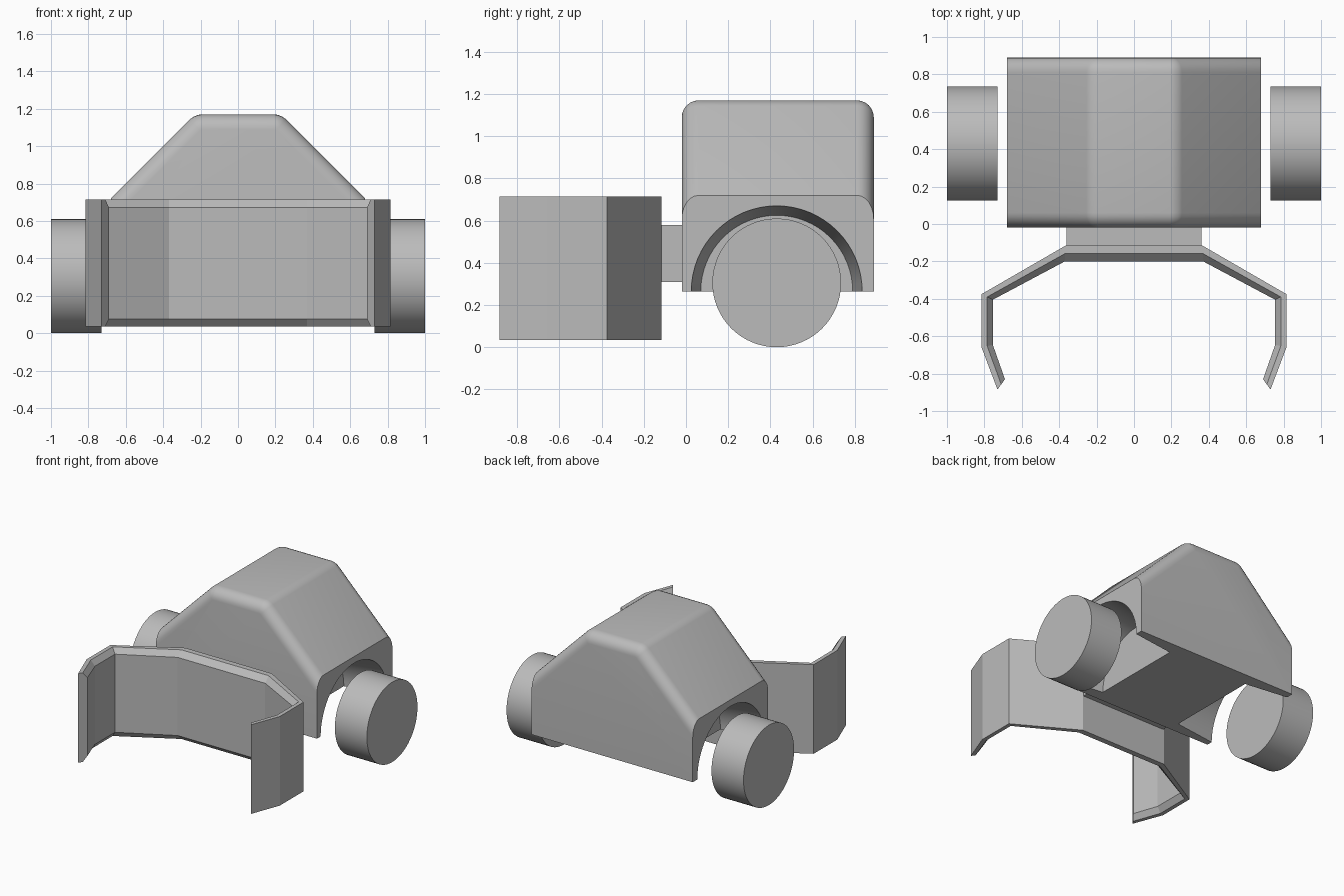
import bpy, bmesh
from math import radians, pi
from mathutils import Matrix

if "Cube" in bpy.data.objects:
    bpy.data.objects.remove(bpy.data.objects["Cube"], do_unlink=True)

grey = bpy.data.materials.new("plain_grey")
grey.use_nodes = True
GREY = (0.5, 0.5, 0.5, 1)
grey.diffuse_color = GREY
grey.node_tree.nodes["Principled BSDF"].inputs["Base Color"].default_value = GREY


def finish(name, bm, smooth=False):
    """Turn a bmesh into a named, coloured object."""
    bmesh.ops.recalc_face_normals(bm, faces=bm.faces)
    mesh = bpy.data.meshes.new(name)
    bm.to_mesh(mesh)
    bm.free()
    mesh.materials.append(grey)
    obj = bpy.data.objects.new(name, mesh)
    bpy.context.collection.objects.link(obj)
    if smooth:
        shade(obj)
    return obj


def select(obj):
    bpy.ops.object.select_all(action='DESELECT')
    obj.select_set(True)
    bpy.context.view_layer.objects.active = obj


def shade(obj):
    select(obj)
    bpy.ops.object.shade_smooth_by_angle(angle=radians(30))


def drum(x0, x1, r0, r1, y, z):
    """Round drum lying along x, from x0 (radius r0) to x1 (radius r1)."""
    bm = bmesh.new()
    place = Matrix.Translation(((x0 + x1) / 2, y, z)) @ Matrix.Rotation(pi / 2, 4, 'Y')
    bmesh.ops.create_cone(bm, cap_ends=True, segments=64, radius1=r0, radius2=r1,
                          depth=x1 - x0, matrix=place)
    return bm


# Body: a trapezoid-topped profile extruded from front to back
FRONT, BACK, BASE, SHOULDER, ROOF = -0.02, 0.89, 0.265, 0.72, 1.17
half = [(0.68, BASE), (0.68, SHOULDER), (0.23, ROOF)]
outline = half + [(-x, z) for x, z in reversed(half)]
bm = bmesh.new()
face = bm.faces.new([bm.verts.new((x, FRONT, z)) for x, z in outline])
new = bmesh.ops.extrude_face_region(bm, geom=[face])["geom"]
bmesh.ops.translate(bm, vec=(0, BACK - FRONT, 0),
                    verts=[v for v in new if isinstance(v, bmesh.types.BMVert)])
bmesh.ops.recalc_face_normals(bm, faces=bm.faces)


def along_y(edge):
    return abs(edge.verts[0].co.y - edge.verts[1].co.y) > 0.1


def round_edges(edges, width, segments):
    bmesh.ops.bevel(bm, geom=edges, offset=width, offset_type='OFFSET', affect='EDGES',
                    segments=segments, profile=0.5, clamp_overlap=False)


# Soft roof ridges, then soft front and back edges above the shoulders
round_edges([e for e in bm.edges if along_y(e)
             and min(v.co.z for v in e.verts) > ROOF - 0.01], 0.037, 5)
round_edges([e for e in bm.edges if not along_y(e)
             and min(v.co.z for v in e.verts) > SHOULDER - 0.01], 0.08, 6)
body = finish("body", bm)

# Tapered wheel wells cut into both sides
AXLE_Y = 0.43
for side in (1, -1):
    wide, deep = (0.74, 0.413), (0.34, 0.36)
    ends = (deep, wide) if side > 0 else ((-wide[0], wide[1]), (-deep[0], deep[1]))
    cutter = finish("well_cutter", drum(ends[0][0], ends[1][0], ends[0][1], ends[1][1],
                                        AXLE_Y, BASE))
    cutter.hide_render = True
    cut = body.modifiers.new("wheel_well", 'BOOLEAN')
    cut.operation, cut.solver, cut.object = 'DIFFERENCE', 'EXACT', cutter
    select(body)
    bpy.ops.object.modifier_apply(modifier=cut.name)
    bpy.data.objects.remove(cutter, do_unlink=True)
shade(body)

# Wheels
for name, x0, x1 in (("left_wheel", 0.73, 1.0), ("right_wheel", -1.0, -0.73)):
    finish(name, drum(x0, x1, 0.305, 0.305, AXLE_Y, 0.305), smooth=True)

# Block that joins the scoop to the body
bm = bmesh.new()
bmesh.ops.create_cube(bm, size=1, matrix=Matrix.Translation((0, -0.07, 0.445))
                      @ Matrix.Diagonal((0.72, 0.12, 0.27, 1)))
finish("scoop_mount", bm)

# Scoop: wrap-around plate with chamfered inner rims
outer = [(0.365, -0.115), (0.815, -0.375), (0.815, -0.66), (0.73, -0.885)]
inner = [(0.37, -0.2), (0.755, -0.405), (0.755, -0.645), (0.69, -0.83)]
LOW, HIGH, CHAMFER = 0.035, 0.715, 0.042


def full(path):
    return [(-x, y) for x, y in reversed(path)] + path


bm = bmesh.new()
rings = []
for (ox, oy), (ix, iy) in zip(full(outer), full(inner)):
    mx, my = (ox + ix) / 2, (oy + iy) / 2
    section = [(ox, oy, LOW), (ox, oy, HIGH), (mx, my, HIGH),
               (ix, iy, HIGH - CHAMFER), (ix, iy, LOW + CHAMFER), (mx, my, LOW)]
    rings.append([bm.verts.new(p) for p in section])
for a, b in zip(rings, rings[1:]):
    for i in range(len(a)):
        j = (i + 1) % len(a)
        bm.faces.new((a[i], a[j], b[j], b[i]))
bm.faces.new(rings[0])
bm.faces.new(rings[-1])
finish("scoop", bm)
